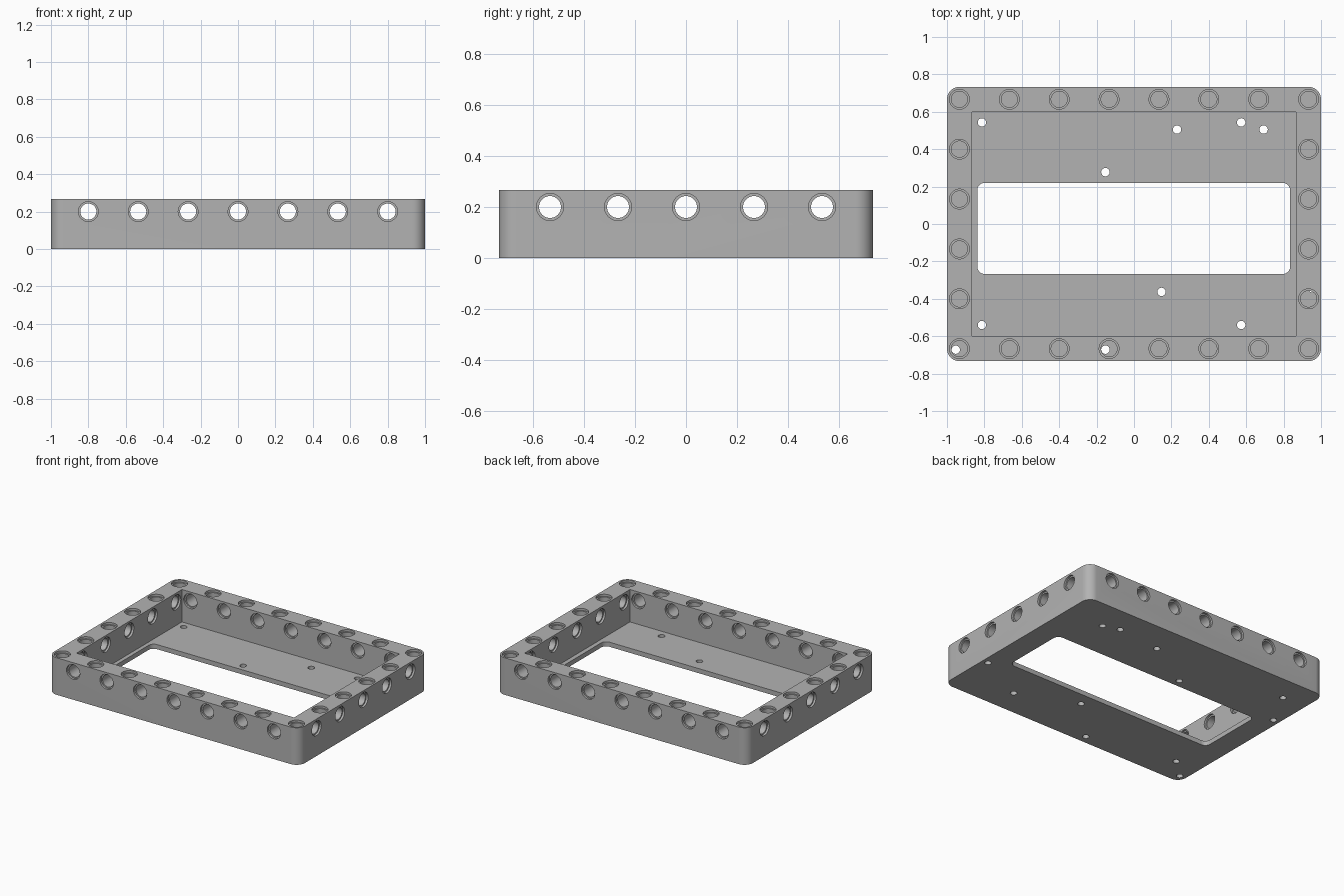
import bpy, bmesh, math
from mathutils import Matrix, Vector

cube = bpy.data.objects.get("Cube")
if cube:
    bpy.data.objects.remove(cube, do_unlink=True)

HX, HY, H = 1.0, 0.7333, 0.2667       # half sizes and height
IX, IY, FLOOR = 0.8667, 0.6, 0.0333   # inner pocket and floor thickness
PITCH = 0.2667
BORE, RIM, RIM_DEPTH, SCREW = 0.043, 0.053, 0.015, 0.0225

grey = bpy.data.materials.new("plain_grey")
grey.use_nodes = True
colour = (0.45, 0.45, 0.45, 1)
grey.diffuse_color = colour
grey.node_tree.nodes["Principled BSDF"].inputs["Base Color"].default_value = colour


def make_object(name, bm):
    bmesh.ops.recalc_face_normals(bm, faces=bm.faces)
    mesh = bpy.data.meshes.new(name)
    bm.to_mesh(mesh)
    bm.free()
    mesh.materials.append(grey)
    obj = bpy.data.objects.new(name, mesh)
    bpy.context.collection.objects.link(obj)
    return obj


def add_block(bm, x0, x1, y0, y1, z0, z1, radius=0.0):
    """Box with its upright edges rounded."""
    size = Matrix.Diagonal((x1 - x0, y1 - y0, z1 - z0, 1))
    place = Matrix.Translation(((x0 + x1) / 2, (y0 + y1) / 2, (z0 + z1) / 2))
    bmesh.ops.create_cube(bm, size=1, matrix=place @ size)
    if radius:
        upright = [e for e in bm.edges
                   if abs(e.verts[0].co.z - e.verts[1].co.z) > 0.01]
        bmesh.ops.bevel(bm, geom=upright, offset=radius, segments=10,
                        profile=0.5, affect='EDGES')


def add_rod(bm, start, end, radius, sides=40):
    """Cylinder between two points."""
    start, end = Vector(start), Vector(end)
    axis = end - start
    turn = axis.to_track_quat('Z', 'Y').to_matrix().to_4x4()
    bmesh.ops.create_cone(bm, cap_ends=True, segments=sides, radius1=radius,
                          radius2=radius, depth=axis.length,
                          matrix=Matrix.Translation((start + end) / 2) @ turn)


def cut(obj, name, bm):
    cutter = make_object(name, bm)
    cutter.hide_render = True
    mod = obj.modifiers.new(name, 'BOOLEAN')
    mod.operation, mod.solver, mod.object = 'DIFFERENCE', 'EXACT', cutter
    bpy.context.view_layer.objects.active = obj
    bpy.ops.object.modifier_apply(modifier=name)
    bpy.data.objects.remove(cutter, do_unlink=True)


# Outer body with rounded corners
bm = bmesh.new()
add_block(bm, -HX, HX, -HY, HY, 0, H, 0.067)
tray = make_object("tray_frame", bm)

# Open pocket inside the walls
bm = bmesh.new()
add_block(bm, -IX, IX, -IY, IY, FLOOR, 1)
cut(tray, "pocket", bm)

# Rounded window through the floor
bm = bmesh.new()
add_block(bm, -0.838, 0.835, -0.267, 0.22, -0.5, 0.1, 0.04)
cut(tray, "floor_window", bm)

# Pin holes: bores and the wider rims at their mouths
bores, rims = bmesh.new(), bmesh.new()
side_z = 0.2
for s in (-1, 1):
    # Across the front and back walls
    for i in range(-3, 4):
        x = i * PITCH
        add_rod(bores, (x, s * (IY - 0.05), side_z), (x, s * (HY + 0.05), side_z), BORE)
        for a, b in ((IY - 0.03, IY + RIM_DEPTH), (HY - RIM_DEPTH, HY + 0.03)):
            add_rod(rims, (x, s * a, side_z), (x, s * b, side_z), RIM)
    # Across the left and right walls
    for i in range(-2, 3):
        y = i * PITCH
        add_rod(bores, (s * (IX - 0.05), y, side_z), (s * (HX + 0.05), y, side_z), BORE)
        for a, b in ((IX - 0.03, IX + RIM_DEPTH), (HX - RIM_DEPTH, HX + 0.03)):
            add_rod(rims, (s * a, y, side_z), (s * b, y, side_z), RIM)
    # Down into the top of the walls
    spots = [((i - 3.5) * PITCH, s * 0.6667) for i in range(8)]
    spots += [(s * 0.9333, (i - 1.5) * PITCH) for i in range(4)]
    for x, y in spots:
        add_rod(bores, (x, y, FLOOR), (x, y, H + 0.05), BORE)
        add_rod(rims, (x, y, H - RIM_DEPTH), (x, y, H + 0.05), RIM)
cut(tray, "pin_bores", bores)
cut(tray, "pin_rims", rims)

# Small screw holes through the floor
bm = bmesh.new()
for x, y in ((-0.813, 0.543), (0.573, 0.543), (0.23, 0.505), (0.693, 0.505),
             (-0.153, 0.277), (0.147, -0.363), (-0.813, -0.54), (0.573, -0.54),
             (-0.953, -0.672), (-0.153, -0.672), (-0.953, 0.28), (0.955, -0.345)):
    add_rod(bm, (x, y, -0.05), (x, y, FLOOR + 0.004), SCREW, 20)
cut(tray, "screw_holes", bm)

# Smooth round walls, crisp edges
bpy.ops.object.select_all(action='DESELECT')
tray.select_set(True)
bpy.context.view_layer.objects.active = tray
bpy.ops.object.shade_smooth_by_angle(angle=math.radians(30))
